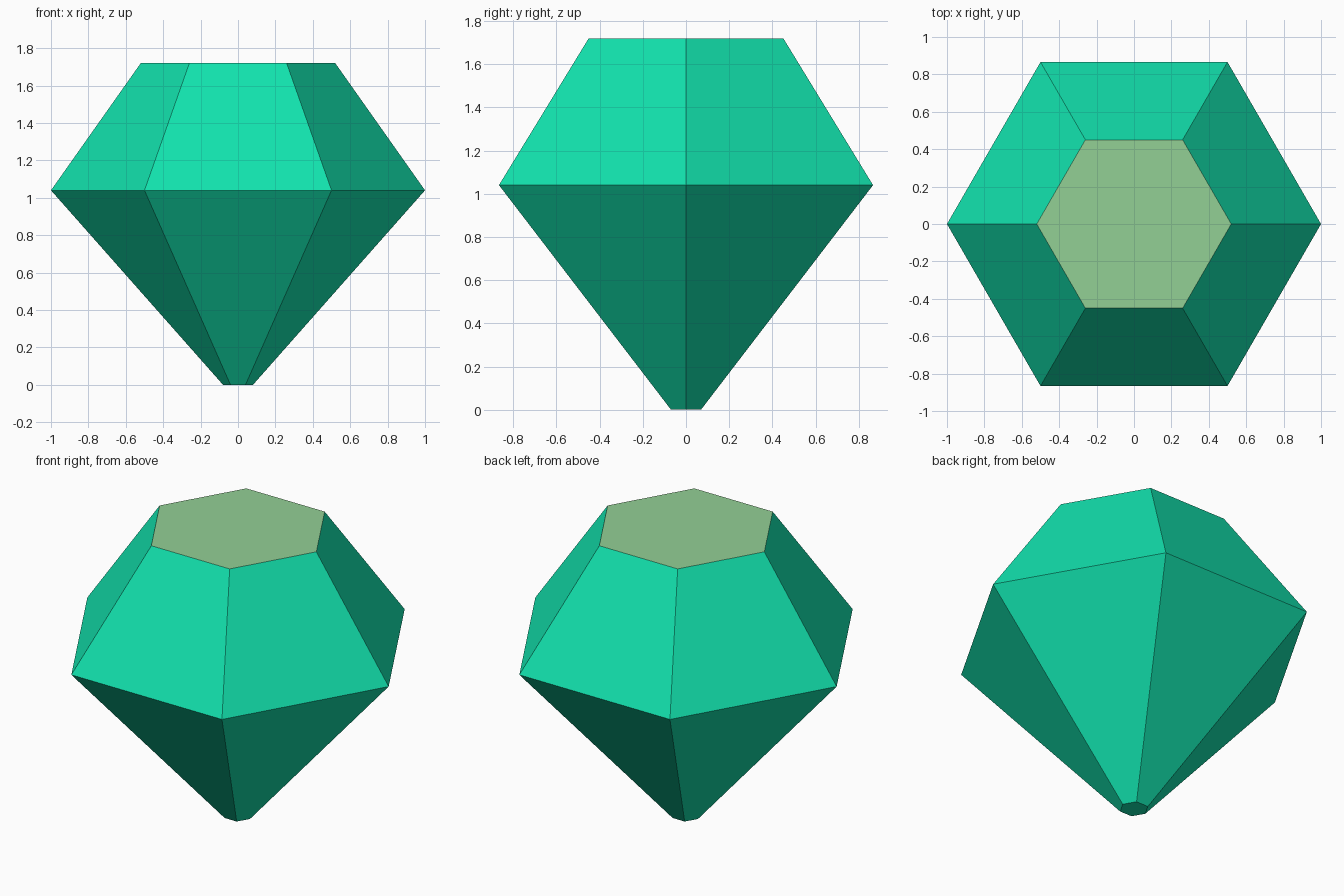
import bpy
import bmesh
from math import cos, sin, pi

cube = bpy.data.objects.get("Cube")
if cube:
    bpy.data.objects.remove(cube, do_unlink=True)


def make_material(name, rgb):
    mat = bpy.data.materials.new(name)
    mat.use_nodes = True
    colour = (*rgb, 1.0)
    mat.diffuse_color = colour
    mat.node_tree.nodes["Principled BSDF"].inputs["Base Color"].default_value = colour
    return mat


SIDES = 6
# Radius and height of each ring: blunt tip, girdle, table
PROFILE = [(0.08, 0.0), (1.0, 1.04), (0.52, 1.72)]

bm = bmesh.new()
rings = [
    [bm.verts.new((r * cos(2 * pi * i / SIDES), r * sin(2 * pi * i / SIDES), z))
     for i in range(SIDES)]
    for r, z in PROFILE
]

# Pavilion and crown facets
for lower, upper in zip(rings, rings[1:]):
    for i in range(SIDES):
        j = (i + 1) % SIDES
        bm.faces.new((lower[i], lower[j], upper[j], upper[i]))

# Blunt tip and pale table facet
bm.faces.new(rings[0][::-1])
table = bm.faces.new(rings[-1])
table.material_index = 1

mesh = bpy.data.meshes.new("gemstone")
bm.to_mesh(mesh)
bm.free()
mesh.materials.append(make_material("emerald green", (0.006, 0.76, 0.42)))
mesh.materials.append(make_material("pale green", (0.29, 0.63, 0.30)))

gem = bpy.data.objects.new("gemstone", mesh)
bpy.context.collection.objects.link(gem)
